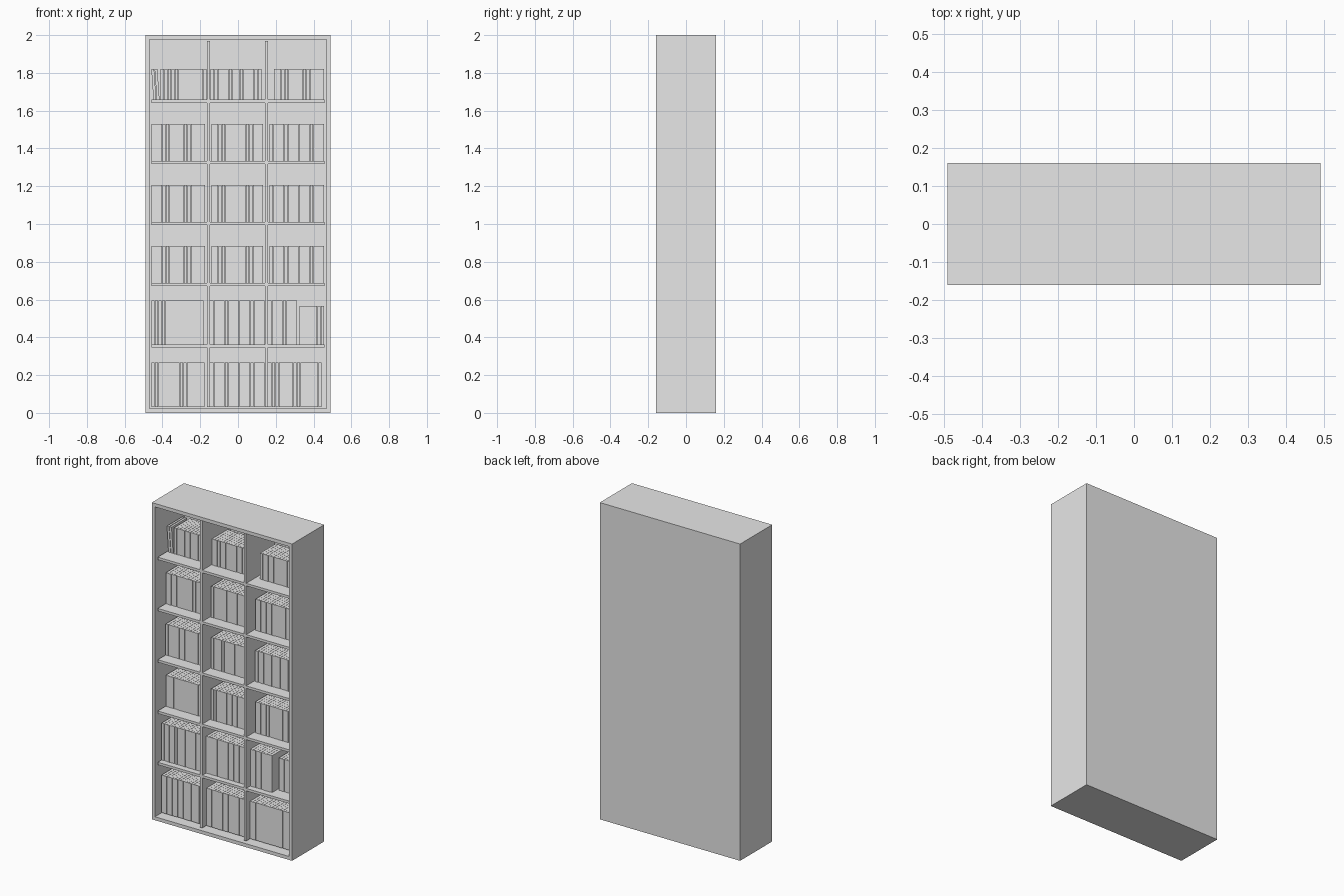
import bpy, math, random
from mathutils import Matrix, Vector
import bmesh

if "Cube" in bpy.data.objects:
    bpy.data.objects.remove(bpy.data.objects["Cube"])

random.seed(4)
grey = bpy.data.materials.new("light grey")
grey.diffuse_color = (0.8, 0.8, 0.8, 1)
grey.use_nodes = True
grey.node_tree.nodes["Principled BSDF"].inputs["Base Color"].default_value = grey.diffuse_color


def add_box(bm, x, y, z, lean=0.0):
    """Box from (min, max) ranges, optionally leaning about its lower right edge."""
    lo, hi = Vector((x[0], y[0], z[0])), Vector((x[1], y[1], z[1]))
    size, mid = hi - lo, (lo + hi) / 2
    m = Matrix.Translation(mid) @ Matrix.Diagonal((*size, 1))
    if lean:
        pivot = Vector((x[1], mid.y, z[0]))
        m = Matrix.Translation(pivot) @ Matrix.Rotation(-lean, 4, 'Y') @ Matrix.Translation(-pivot) @ m
    bmesh.ops.create_cube(bm, size=1, matrix=m)


def finish(name, bm):
    mesh = bpy.data.meshes.new(name)
    bm.to_mesh(mesh)
    bm.free()
    mesh.materials.append(grey)
    ob = bpy.data.objects.new(name, mesh)
    bpy.context.collection.objects.link(ob)


def box(name, *ranges):
    bm = bmesh.new()
    add_box(bm, *ranges)
    finish(name, bm)


# Outer case
W, D, H, T = 0.49, 0.16, 2.0, 0.031
IN, TOP, BACK = W - T, H - T, 0.135
bm = bmesh.new()
add_box(bm, (-W, W), (-D, D), (0, H))
front = min(bm.faces, key=lambda f: f.calc_center_median().y)
bmesh.ops.inset_region(bm, faces=[front], thickness=T)
bmesh.ops.translate(bm, verts=front.verts, vec=(0, BACK + D, 0))
# close the recess sides by rebuilding them as straight walls
ring = list(front.verts)
back_face = bmesh.ops.extrude_face_region(bm, geom=[front])
for v in ring:
    v.co.y = -D
bmesh.ops.delete(bm, geom=[f for f in bm.faces if set(f.verts) == set(ring)], context='FACES_ONLY')
bmesh.ops.recalc_face_normals(bm, faces=bm.faces)
finish("case", bm)

# Shelves and upright dividers, slightly behind the front frame
HALF, LIP = 0.008, -0.145
shelf_z = [0.355 + i * 0.3237 for i in range(5)]
for z in shelf_z:
    box("shelf", (-IN, IN), (LIP, BACK), (z - HALF, z + HALF))
for x in (-0.156, 0.151):
    box("divider", (x - HALF, x + HALF), (LIP, BACK), (T, TOP))


# Rows of books: start, end, base, height, front y, depth
def books(x0, x1, base, height, front_y, depth, pitch=0.0187):
    bm = bmesh.new()
    count = round((x1 - x0) / pitch)
    step = (x1 - x0) / count
    for i in range(count):
        x = x0 + i * step
        y = front_y + random.uniform(0, 0.003)
        add_box(bm, (x, x + step - 0.0012), (y, y + depth), (base, base + height))
    finish("books", bm)


floors = [T + 0.004] + [z + HALF for z in shelf_z]
tall, small, short = (0.233, -0.108, 0.2), (0.196, -0.068, 0.175), (0.164, -0.054, 0.155)

for x0, x1 in ((-0.459, -0.176), (-0.147, 0.142), (0.16, 0.444)):
    books(x0, x1, T, 0.237, *tall[1:])
for x0, x1 in ((-0.459, -0.182), (-0.147, 0.142), (0.16, 0.314)):
    books(x0, x1, floors[1], *tall)
books(0.326, 0.457, floors[1], 0.204, -0.06, 0.175)
for floor in floors[2:5]:
    for x0, x1 in ((-0.458, -0.173), (-0.14, 0.133), (0.168, 0.457)):
        books(x0, x1, floor, *small)
for x0, x1 in ((-0.409, -0.165), (-0.145, 0.125), (0.191, 0.457)):
    books(x0, x1, floors[5], *short)

# Two books leaning against the left wall
bm = bmesh.new()
for right in (-0.433, -0.4155):
    add_box(bm, (right - 0.0145, right), (-0.054, 0.101), (floors[5], floors[5] + 0.163),
            math.radians(4.0))
finish("leaning_books", bm)
